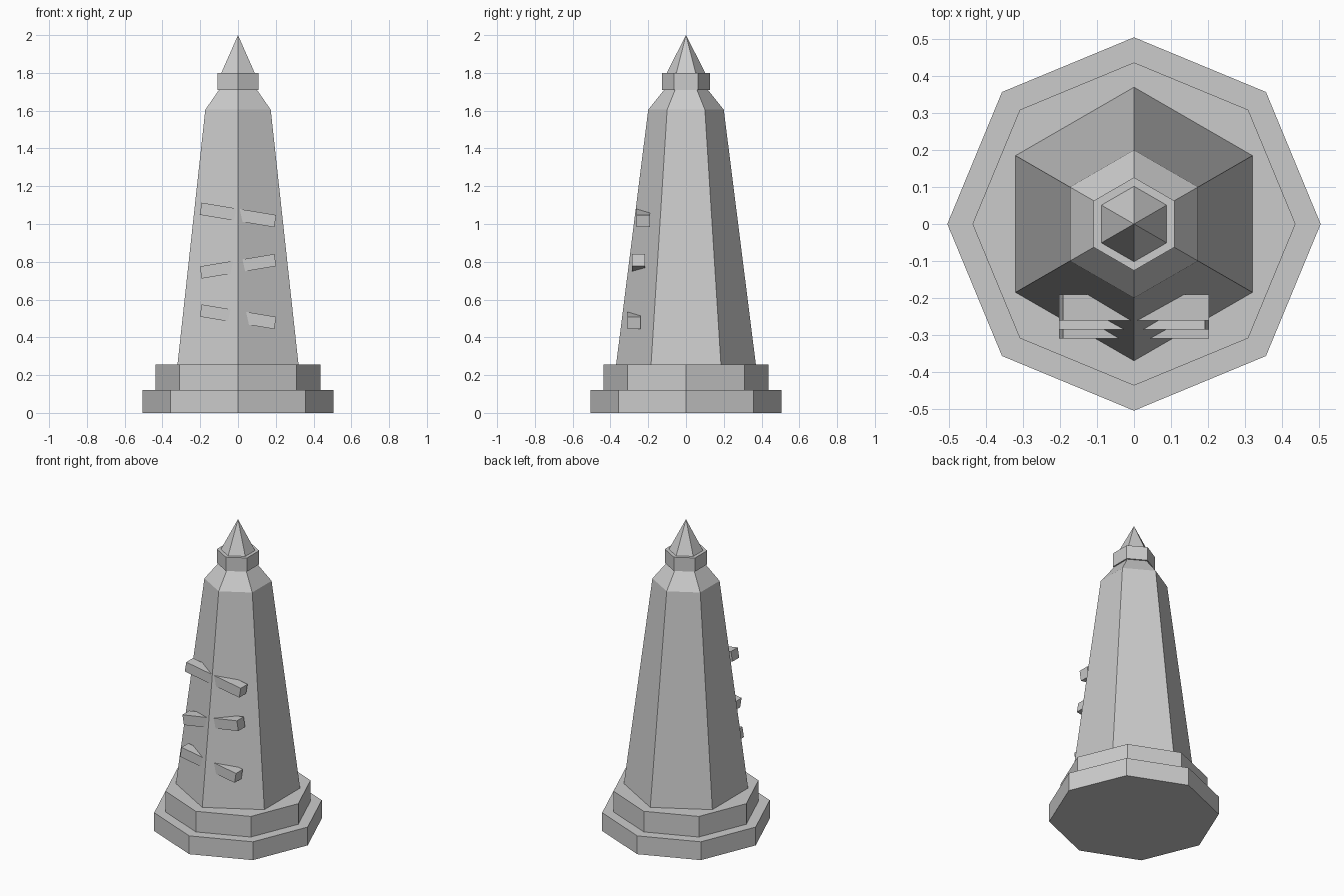
import bpy, bmesh
from math import sin, cos, tau

if "Cube" in bpy.data.objects:
    bpy.data.objects.remove(bpy.data.objects["Cube"])


def link(name, bm):
    bmesh.ops.recalc_face_normals(bm, faces=bm.faces)
    mesh = bpy.data.meshes.new(name)
    bm.to_mesh(mesh)
    bm.free()
    obj = bpy.data.objects.new(name, mesh)
    bpy.context.collection.objects.link(obj)
    return obj


def prism(name, sides, profile):
    """Stack of regular polygons from (radius, z) pairs, one corner on +y; radius 0 makes a tip."""
    bm = bmesh.new()
    rings = []
    for r, z in profile:
        count = sides if r > 0 else 1
        rings.append([bm.verts.new((r * sin(tau * i / sides), r * cos(tau * i / sides), z))
                      for i in range(count)])
    bm.faces.new(rings[0])
    for a, b in zip(rings, rings[1:]):
        for i in range(sides):
            j = (i + 1) % sides
            bm.faces.new([a[i], a[j], b[0]] if len(b) == 1 else [a[i], a[j], b[j], b[i]])
    if len(rings[-1]) > 1:
        bm.faces.new(rings[-1])
    return link(name, bm)


def bar(name, y, z, tilt):
    """Tilted plank running through the front corner of the tower."""
    bm = bmesh.new()
    bmesh.ops.create_cube(bm, size=1)
    bmesh.ops.scale(bm, vec=(0.4, 0.07, 0.065), verts=bm.verts)
    obj = link(name, bm)
    obj.location = (0, y, z)
    obj.rotation_euler = (0, tilt, 0)


# Octagonal stepped base
prism("lower_base", 8, [(0.505, 0), (0.505, 0.12)])
prism("upper_base", 8, [(0.437, 0.12), (0.437, 0.255)])

# Hexagonal tapering tower with sloped shoulder
prism("tower", 6, [(0.37, 0.255), (0.20, 1.605), (0.116, 1.71)])

# Collar and pointed tip
prism("collar", 6, [(0.126, 1.71), (0.126, 1.80)])
prism("tip", 6, [(0.102, 1.80), (0, 2.0)])

# Three planks with alternating tilt
for i, (y, z, tilt) in enumerate([(-0.275, 0.509, 0.165),
                                  (-0.251, 0.776, -0.165),
                                  (-0.226, 1.048, 0.165)]):
    bar(f"plank_{i + 1}", y, z, tilt)
